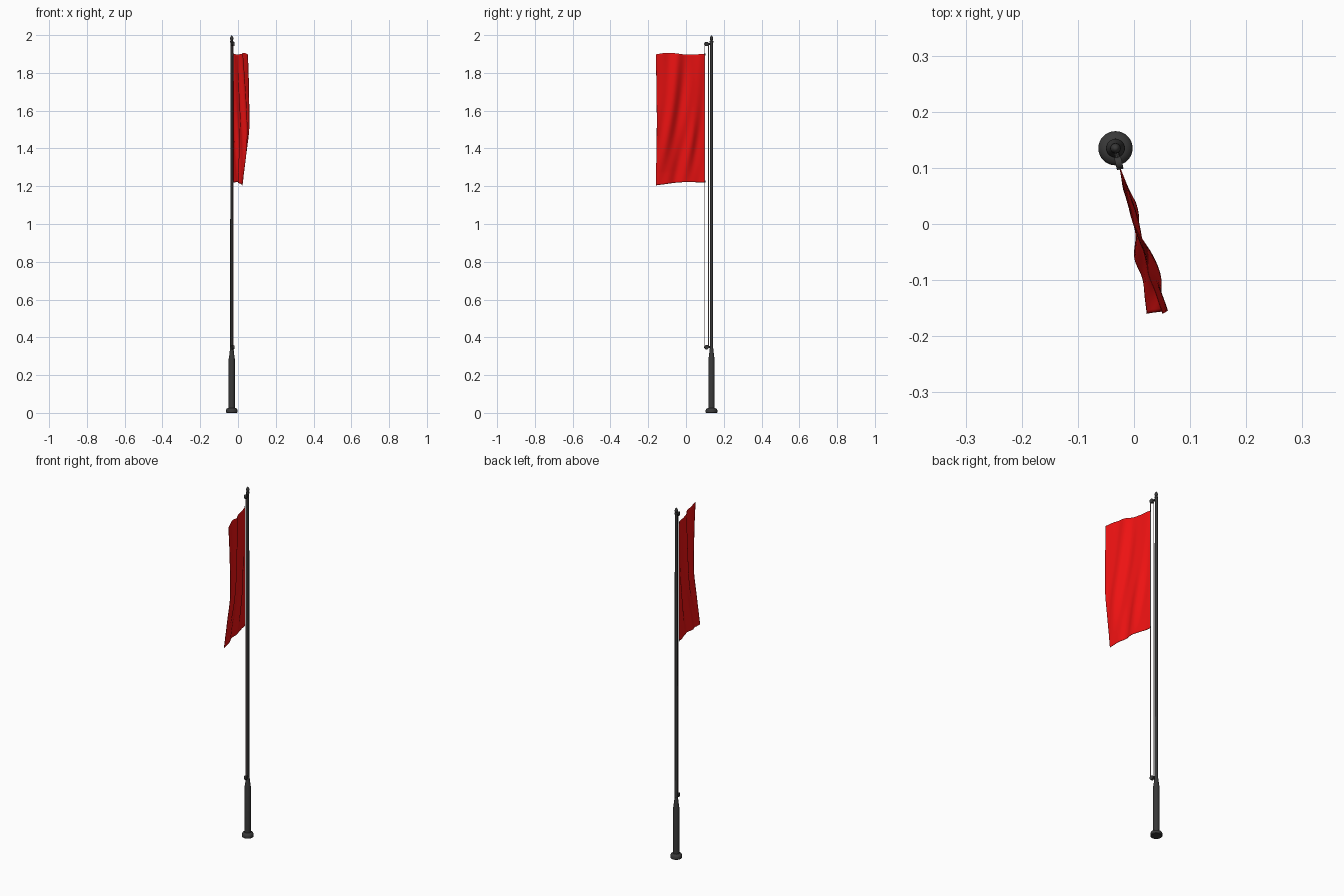
import bpy, bmesh
from math import sin, cos, pi, atan2
from mathutils import Vector, Matrix

if "Cube" in bpy.data.objects:
    bpy.data.objects.remove(bpy.data.objects["Cube"])

PX, PY = -0.033, 0.135            # pole axis
D = Vector((0.22, -0.975, 0)).normalized()   # direction the flag flies
N = Vector((-D.y, D.x, 0))        # sideways to the flag


def material(name, rgb):
    m = bpy.data.materials.new(name)
    m.diffuse_color = (*rgb, 1)
    m.use_nodes = True
    m.node_tree.nodes["Principled BSDF"].inputs["Base Color"].default_value = m.diffuse_color
    return m


dark = material("dark_metal", (0.04, 0.04, 0.04))
red = material("red_cloth", (0.85, 0.006, 0.006))
cord = material("cord", (0.55, 0.42, 0.42))


def finish(name, bm, mat, angle=0.6):
    bmesh.ops.recalc_face_normals(bm, faces=bm.faces)
    me = bpy.data.meshes.new(name)
    bm.to_mesh(me)
    bm.free()
    ob = bpy.data.objects.new(name, me)
    bpy.context.collection.objects.link(ob)
    me.materials.append(mat)
    bpy.ops.object.select_all(action='DESELECT')
    ob.select_set(True)
    bpy.context.view_layer.objects.active = ob
    bpy.ops.object.shade_smooth_by_angle(angle=angle)
    return ob


def at(dist, z, side=0.0):
    return Vector((PX, PY, z)) + D * dist + N * side


def lathe(name, profile, mat, seg=32):
    bm = bmesh.new()
    vs = [bm.verts.new((r, 0, z)) for r, z in profile]
    es = [bm.edges.new(p) for p in zip(vs, vs[1:])]
    bmesh.ops.spin(bm, geom=vs + es, cent=(0, 0, 0), axis=(0, 0, 1),
                   angle=2 * pi, steps=seg)
    bmesh.ops.remove_doubles(bm, verts=bm.verts, dist=1e-5)
    bmesh.ops.translate(bm, verts=bm.verts, vec=(PX, PY, 0))
    return finish(name, bm, mat)


def rod(name, a, b, r, mat, seg=10):
    bm = bmesh.new()
    d = b - a
    m = Matrix.Translation((a + b) / 2) @ d.to_track_quat('Z', 'Y').to_matrix().to_4x4()
    bmesh.ops.create_cone(bm, cap_ends=True, segments=seg, radius1=r, radius2=r,
                          depth=d.length, matrix=m)
    return finish(name, bm, mat)


# Base, sleeve and pole
lathe("base", [(0, 0), (0.028, 0), (0.0305, 0.003), (0.0305, 0.015),
               (0.027, 0.022), (0.018, 0.027), (0, 0.027)], dark)
lathe("sleeve", [(0, 0.02), (0.017, 0.02), (0.0165, 0.285), (0.0145, 0.295),
                 (0.0095, 0.338), (0.0085, 0.345), (0, 0.345)], dark)
lathe("pole", [(0, 0.33), (0.0082, 0.33), (0.0078, 1.965), (0, 1.965)], dark, 24)
lathe("finial", [(0, 1.962), (0.0095, 1.962), (0.0095, 1.968), (0.005, 1.972),
                 (0.0085, 1.979), (0.009, 1.984), (0.006, 1.992), (0, 2.0)], dark, 24)

# Pulleys with brackets, top and bottom
for label, z in (("top", 1.953), ("bottom", 0.348)):
    rod(label + "_bracket", at(0, z), at(0.028, z), 0.005, dark)
    rod(label + "_pulley", at(0.027, z, -0.006), at(0.027, z, 0.006), 0.0115, dark, 24)

# Halyard lines
rod("outer_cord", at(0.0365, 0.348), at(0.0365, 1.953), 0.0016, cord)
rod("inner_cord", at(0.0165, 0.348), at(0.0165, 1.953), 0.0016, cord)

# Clips at the hoist corners
for label, z in (("upper", 1.898), ("lower", 1.226)):
    rod(label + "_clip", at(0.0365, z - 0.005), at(0.0365, z + 0.005), 0.003, dark)

# Flag: rippled grid, u away from the pole, v downward
NU, NV = 48, 90
bm = bmesh.new()
grid = []
for j in range(NV + 1):
    v = j / NV
    row = []
    for i in range(NU + 1):
        u = i / NU
        x = -0.025 + 0.075 * u
        # free edge bulges at mid height and swings back at the bottom
        x += u ** 1.3 * (0.012 * sin(pi * min(v * 1.1, 1)) - 0.027 * max(0, (v - 0.55) / 0.45) ** 1.5)
        y = 0.1 - 0.26 * u + 0.006 * u * sin(pi * v)
        top = 1.9 + 0.007 * sin(pi * (2.2 * u + 0.9)) * u ** 0.5
        bot = 1.22 + 0.006 * sin(2 * pi * u * 0.9) * u - 0.012 * u ** 5
        z = top + (bot - top) * v
        # diagonal folds
        env = min(1, u * 4) * (0.65 + 0.35 * sin(pi * v))
        w = 0.0065 * sin(2 * pi * (2.1 * u - 1.0 * v + 0.35 * v * v + 0.1))
        w += 0.003 * sin(2 * pi * (3.7 * u - 1.5 * v) + 1.0 + 1.5 * sin(4 * v))
        w *= env * (1 - 0.45 * u ** 3)
        row.append(bm.verts.new(Vector((x, y, z)) + N * w))
    grid.append(row)
for a, b in zip(grid, grid[1:]):
    for i in range(NU):
        bm.faces.new((a[i], a[i + 1], b[i + 1], b[i]))
flag = finish("flag", bm, red, 1.0)
sol = flag.modifiers.new("thickness", 'SOLIDIFY')
sol.thickness = 0.0015
sol.offset = 0
